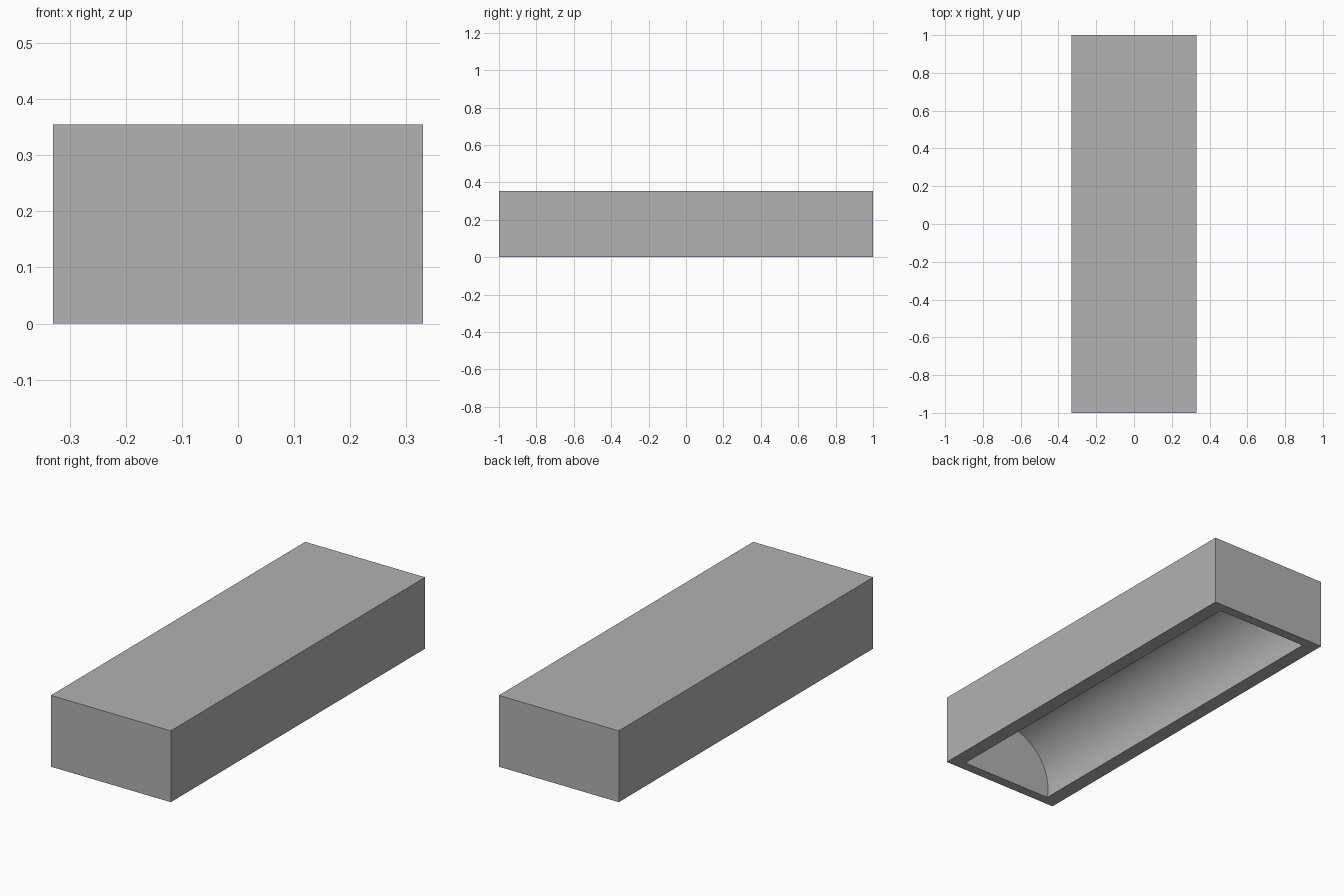
import bpy
import bmesh
import math

cube = bpy.data.objects.get("Cube")
if cube:
    bpy.data.objects.remove(cube, do_unlink=True)

HALF_W, HALF_L, HEIGHT = 0.33, 1.0, 0.355   # outer block
RADIUS, AXIS_Z, HALF_CAVITY = 0.26, 0.047, 0.95   # rounded hollow underneath
SEGMENTS = 48

grey = bpy.data.materials.new("plain_grey")
grey.use_nodes = True
colour = (0.445, 0.445, 0.445, 1)
grey.diffuse_color = colour
grey.node_tree.nodes["Principled BSDF"].inputs["Base Color"].default_value = colour

bm = bmesh.new()


def ring(half_x, half_y, z):
    """Four corners of a level rectangle, counter-clockwise from above."""
    signs = [(1, -1), (1, 1), (-1, 1), (-1, -1)]
    return [bm.verts.new((sx * half_x, sy * half_y, z)) for sx, sy in signs]


# Outer walls and top
base = ring(HALF_W, HALF_L, 0)
top = ring(HALF_W, HALF_L, HEIGHT)
bm.faces.new(top)
for i in range(4):
    j = (i + 1) % 4
    bm.faces.new((base[i], base[j], top[j], top[i]))

# Arched hollow, running from the +x rim over to the -x rim
start = -math.asin(AXIS_Z / RADIUS)
sweep = math.pi - 2 * start
arches = []
for y in (-HALF_CAVITY, HALF_CAVITY):
    arch = []
    for i in range(SEGMENTS + 1):
        a = start + sweep * i / SEGMENTS
        z = max(0, AXIS_Z + RADIUS * math.sin(a))
        arch.append(bm.verts.new((RADIUS * math.cos(a), y, z)))
    arches.append(arch)
front, back = arches
for i in range(SEGMENTS):
    bm.faces.new((front[i], front[i + 1], back[i + 1], back[i]))
bm.faces.new(front)
bm.faces.new(back)

# Flat rim around the opening
opening = [front[0], back[0], back[-1], front[-1]]
for i in range(4):
    j = (i + 1) % 4
    bm.faces.new((base[i], base[j], opening[j], opening[i]))

bmesh.ops.recalc_face_normals(bm, faces=bm.faces)
mesh = bpy.data.meshes.new("hollow_block")
bm.to_mesh(mesh)
bm.free()
mesh.materials.append(grey)
block = bpy.data.objects.new("hollow_block", mesh)
bpy.context.collection.objects.link(block)

# Smooth arch, crisp corners
bpy.ops.object.select_all(action='DESELECT')
block.select_set(True)
bpy.context.view_layer.objects.active = block
bpy.ops.object.shade_smooth_by_angle(angle=math.radians(30))
